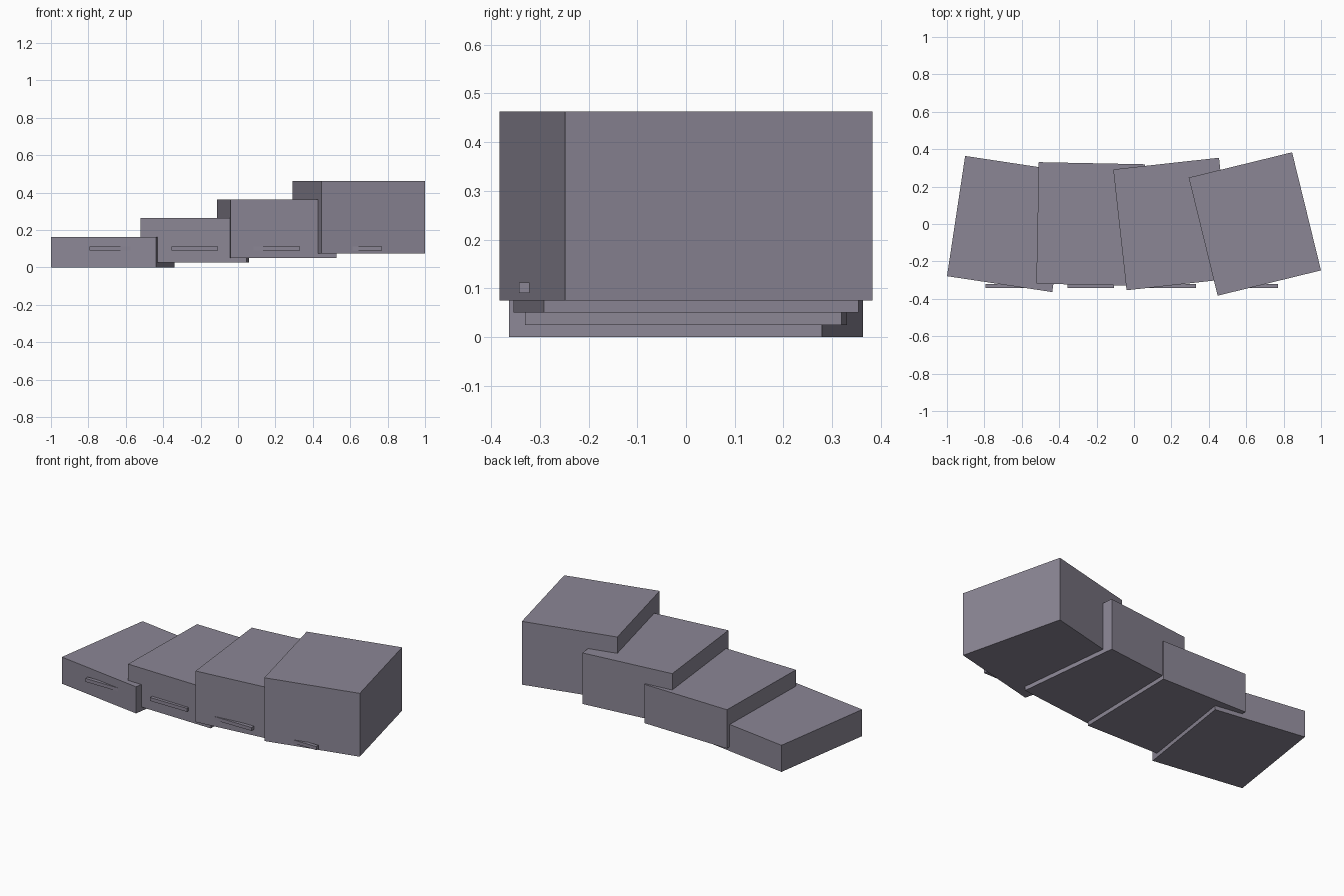
import bpy
from mathutils import Matrix

if "Cube" in bpy.data.objects:
    bpy.data.objects.remove(bpy.data.objects["Cube"])

# One flat grey-purple for everything
mat = bpy.data.materials.new("grey purple")
mat.diffuse_color = (0.26, 0.24, 0.30, 1.0)
mat.use_nodes = True
mat.node_tree.nodes["Principled BSDF"].inputs["Base Color"].default_value = mat.diffuse_color


def box(name, center, size, turn=0.0):
    bpy.ops.mesh.primitive_cube_add(size=1, location=center, rotation=(0, 0, turn))
    ob = bpy.context.object
    ob.name = name
    ob.data.transform(Matrix.Diagonal((*size, 1)))
    ob.data.materials.append(mat)
    return ob


# Four fanned blocks, each taller, higher and turned further than the last
WIDTH, DEPTH = 0.569, 0.65
for i in range(4):
    x = -0.67 + 0.4387 * i
    bottom = 0.025 * i
    height = 0.163 + 0.075 * i
    box(f"block_{i + 1}", (x, 0, bottom + height / 2),
        (WIDTH, DEPTH, height), -0.15 + 0.13 * i)
    # Straight front bar, partly sunk into the turned block
    box(f"front_bar_{i + 1}", (x, -0.332, 0.101), (0.25, 0.022, 0.021))
